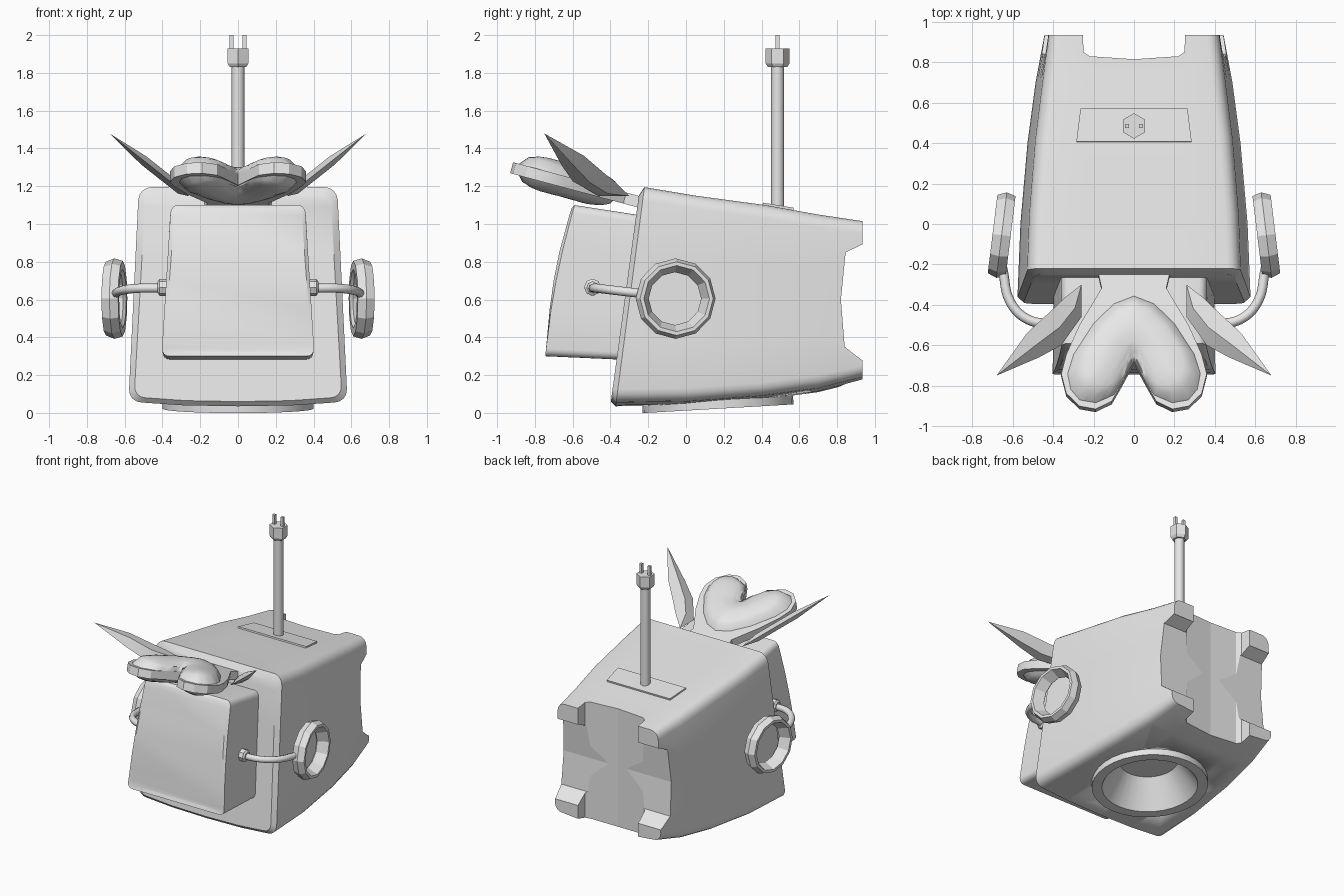
import bpy, bmesh, math
from mathutils import Vector, Matrix

old = bpy.data.objects.get("Cube")
if old:
    bpy.data.objects.remove(old, do_unlink=True)

GREY = (0.8, 0.8, 0.8, 1)
mat = bpy.data.materials.new("plain_grey")
mat.use_nodes = True
mat.diffuse_color = GREY
mat.node_tree.nodes["Principled BSDF"].inputs["Base Color"].default_value = GREY


def finish(name, bm, angle=30, matrix=None):
    """Turn a bmesh into a named, shaded object."""
    bmesh.ops.remove_doubles(bm, verts=bm.verts, dist=1e-5)
    bmesh.ops.recalc_face_normals(bm, faces=bm.faces)
    if matrix:
        bm.transform(matrix)
    me = bpy.data.meshes.new(name)
    bm.to_mesh(me)
    bm.free()
    ob = bpy.data.objects.new(name, me)
    bpy.context.collection.objects.link(ob)
    me.materials.append(mat)
    activate(ob)
    if angle:
        bpy.ops.object.shade_smooth_by_angle(angle=math.radians(angle))
    return ob


def activate(ob):
    bpy.ops.object.select_all(action="DESELECT")
    ob.select_set(True)
    bpy.context.view_layer.objects.active = ob


def section(yb, zb, yt, zt, wb, wt, r, bow=0.0, bulge=0.02):
    """Rounded cross-section leaning from a bottom point to a top point."""
    h = zt - zb
    half = [(0, -bulge / h), (0.5, -bulge * 0.75 / h)]
    for i in range(5):
        a = math.pi / 2 * i / 4
        half.append((1 - r / wb * (1 - math.sin(a)), r / h * (1 - math.cos(a))))
    half += [(1, v) for v in (0.3, 0.5, 0.7)]
    for i in range(5):
        a = math.pi / 2 * i / 4
        half.append((1 - r / wb * (1 - math.cos(a)), 1 - r / h * (1 - math.sin(a))))
    half += [(0.5, 1), (0, 1)]
    full = half + [(-u, v) for u, v in half[-2:0:-1]]
    return [(u * (wb + (wt - wb) * v), yb + (yt - yb) * v - bow * 4 * v * (1 - v),
             zb + h * v) for u, v in full]


def loft(name, sections, angle=30):
    bm = bmesh.new()
    rings = [[bm.verts.new(p) for p in s] for s in sections]
    n = len(rings[0])
    for a, b in zip(rings, rings[1:]):
        for i in range(n):
            bm.faces.new((a[i], a[(i + 1) % n], b[(i + 1) % n], b[i]))
    for ring in (rings[0], rings[-1]):      # caps made of left-right strips
        for i in range(n // 2):
            ids = dict.fromkeys((i, i + 1, (n - i - 1) % n, (n - i) % n))
            bm.faces.new([ring[k] for k in ids])
    return finish(name, bm, angle)


def prism(name, pts, axis, lo, hi, matrix=None, angle=0):
    """Extrude a flat outline along an axis."""
    bm = bmesh.new()
    ends = []
    for d in (lo, hi):
        ends.append([bm.verts.new(tuple(p[:axis]) + (d,) + tuple(p[axis:])) for p in pts])
    n = len(pts)
    for e in ends:
        bm.faces.new(e)
    for i in range(n):
        j = (i + 1) % n
        bm.faces.new((ends[0][i], ends[0][j], ends[1][j], ends[1][i]))
    return finish(name, bm, angle, matrix)


def lathe(name, profile, sides, matrix, angle=30, closed=False):
    """Revolve (radius, height) points around local z."""
    bm = bmesh.new()
    vs = [bm.verts.new((r, 0, z)) for r, z in profile]
    pairs = list(zip(vs, vs[1:])) + ([(vs[-1], vs[0])] if closed else [])
    edges = [bm.edges.new(p) for p in pairs]
    bmesh.ops.spin(bm, geom=vs + edges, cent=(0, 0, 0), axis=(0, 0, 1),
                   angle=math.tau, steps=sides)
    return finish(name, bm, angle, matrix)


def cut(target, cutter):
    cutter.hide_render = True
    mod = target.modifiers.new("cut", "BOOLEAN")
    mod.operation, mod.solver, mod.object = "DIFFERENCE", "EXACT", cutter
    activate(target)
    bpy.ops.object.modifier_apply(modifier=mod.name)
    bpy.data.objects.remove(cutter, do_unlink=True)


T, R = Matrix.Translation, Matrix.Rotation

# Main casing, tapering to the back
casing = loft("casing", [
    section(-0.395, 0.08, -0.25, 1.15, 0.55, 0.49, 0.06),
    section(-0.37, 0.055, -0.22, 1.195, 0.58, 0.525, 0.07),
    section(0.0, 0.06, 0.05, 1.15, 0.565, 0.515, 0.07),
    section(0.4, 0.09, 0.42, 1.10, 0.53, 0.485, 0.07),
    section(0.7, 0.13, 0.7, 1.05, 0.49, 0.45, 0.07),
    section(0.935, 0.19, 0.935, 1.015, 0.445, 0.42, 0.06)])

# Cross-shaped recess leaving four corner feet at the back
cut(casing, prism("foot_cutter_tall", [(-0.26, 1.2), (-0.25, 0.85), (-0.22, 0.83), (0, 0.815),
                                       (0.22, 0.83), (0.25, 0.85), (0.26, 1.2)], 2, -1, 2))
cut(casing, prism("foot_cutter_wide", [(1.2, 0.95), (0.93, 0.89), (0.845, 0.85), (0.82, 0.6),
                                       (0.84, 0.35), (0.93, 0.28), (1.2, 0.22)], 0, -1, 1))

# Recessed round base under the casing
base_at = T((0, 0.17, 0.022)) @ R(math.radians(3.3), 4, "X")
cut(casing, lathe("base_cutter", [(0, -0.2), (0.36, -0.2), (0.36, 0.22), (0, 0.22)], 32, base_at))
lathe("round_base", [(0.4, 0.1), (0.4, 0), (0.33, 0), (0.2, 0.2), (0, 0.2)], 32, base_at)

# Front box with a bowed screen face
loft("front_box", [
    section(-0.735, 0.325, -0.605, 1.085, 0.39, 0.335, 0.04, 0.03, 0.0),
    section(-0.745, 0.3, -0.59, 1.1, 0.405, 0.355, 0.04, 0.02, 0.0),
    section(-0.3, 0.28, -0.2, 1.04, 0.4, 0.36, 0.04, 0.0, 0.0)])

# Cable, plug and prongs standing on a thin top plate
prism("top_plate", [(-0.285, -0.08), (0.285, -0.08), (0.265, 0.085), (-0.265, 0.085)], 2,
      -0.02, 0.01, T((0, 0.485, 1.09)) @ R(math.radians(-9.5), 4, "X"))
lathe("cable", [(0, 1.05), (0.035, 1.05), (0.035, 1.85), (0, 1.85)], 8, T((0, 0.485, 0)), 50)
lathe("plug", [(0, 1.83), (0.05, 1.83), (0.063, 1.85), (0.063, 1.93), (0, 1.93)], 6,
      T((0, 0.485, 0)) @ R(math.pi / 6, 4, "Z"), 0)
for s in (-1, 1):
    prism("prong", [(s * 0.025, 0.475), (s * 0.045, 0.475), (s * 0.045, 0.495),
                    (s * 0.025, 0.495)], 2, 1.92, 2.0)

# Heart ornament, a rimmed plate with a puffed pillow on both faces
tilt = T((0, -0.65, 1.235)) @ R(math.radians(-15), 4, "X")


def mirrored(half):
    return half + [(-x, y) for x, y in reversed(half) if x > 0]


rim = mirrored([(0, -0.035), (0.06, -0.15), (0.11, -0.24), (0.19, -0.28), (0.27, -0.265),
                (0.335, -0.2), (0.36, -0.1), (0.335, 0.0), (0.27, 0.15), (0.2, 0.27),
                (0.16, 0.34), (0.18, 0.43)])
prism("heart_rim", rim, 2, -0.04, 0.02, tilt, 30)

heart = []
ctrl = mirrored([(0, -0.03), (0.05, -0.13), (0.1, -0.21), (0.19, -0.25), (0.27, -0.235),
                 (0.315, -0.18), (0.33, -0.1), (0.3, 0.0), (0.2, 0.16), (0.1, 0.26), (0, 0.3)])
for p, q in zip(ctrl, ctrl[1:] + ctrl[:1]):
    heart += [Vector(p).lerp(Vector(q), k / 3) for k in range(3)]
for name, side in (("heart_top", 1), ("heart_underside", -1)):
    bm = bmesh.new()
    centre, rings = Vector((0, 0.06)), []
    for k in range(9):
        ring = []
        for p in heart:
            q = p.lerp(centre, k / 8)
            d = min((q - o).length for o in heart) if k else 0
            f = 1 - min(d / 0.17, 1)
            ring.append(bm.verts.new((q.x, q.y, side * (0.018 + 0.075 * math.sqrt(1 - f * f)))))
        rings.append(ring)
    n = len(heart)
    for a, b in zip(rings, rings[1:]):
        for i in range(n):
            bm.faces.new((a[i], a[(i + 1) % n], b[(i + 1) % n], b[i]))
    finish(name, bm, 60, tilt)

# Pointed leaves beside the heart
EDGE_A = [(0.35, -0.37), (0.4, -0.42), (0.53, -0.54)]
EDGE_B = [(0.26, -0.46), (0.36, -0.6), (0.47, -0.66)]
for s, name in ((1, "left_leaf"), (-1, "right_leaf")):
    bm = bmesh.new()

    def point(p, lift=0.0):
        return bm.verts.new((s * (p[0] - lift * 0.6), p[1], 1.1 + 0.79 * (p[0] - 0.2) + lift))

    root, tip = point((0.26, -0.3)), point((0.68, -0.75), 0.0)
    a, b = [point(p) for p in EDGE_A], [point(p) for p in EDGE_B]
    for lift in (0.022, -0.022):
        m = [point(((p[0] + q[0]) / 2, (p[1] + q[1]) / 2), lift) for p, q in zip(EDGE_A, EDGE_B)]
        for edge in (a, b):
            bm.faces.new((root, edge[0], m[0]))
            for i in range(2):
                bm.faces.new((edge[i], edge[i + 1], m[i + 1], m[i]))
            bm.faces.new((edge[2], tip, m[2]))
    finish(name, bm, 30)

# Side rings, sockets and cords
for s, side in ((1, "left"), (-1, "right")):
    ring_at = T((s * 0.655, -0.055, 0.605)) @ R(s * math.radians(7), 4, "Z") @ R(s * math.pi / 2, 4, "Y")
    lathe(side + "_ring", [(0.2, -0.045), (0.213, 0.0), (0.195, 0.045), (0.175, 0.045),
                           (0.14, -0.03), (0.155, -0.045)], 12, ring_at, 25, True)
    lathe(side + "_socket", [(0, -0.02), (0.045, -0.02), (0.045, 0.015), (0.03, 0.025), (0, 0.025)],
          8, T((s * 0.4, -0.495, 0.665)) @ R(s * math.pi / 2, 4, "Y"), 0)
    cu = bpy.data.curves.new(side + "_cord", "CURVE")
    cu.dimensions, cu.bevel_depth, cu.bevel_resolution, cu.resolution_u = "3D", 0.024, 2, 4
    path = [(0.4, -0.495, 0.66), (0.52, -0.475, 0.66), (0.61, -0.39, 0.65), (0.65, -0.22, 0.63)]
    sp = cu.splines.new("BEZIER")
    sp.bezier_points.add(len(path) - 1)
    for bp, (x, y, z) in zip(sp.bezier_points, path):
        bp.co = (s * x, y, z)
        bp.handle_left_type = bp.handle_right_type = "AUTO"
    cu.materials.append(mat)
    cord = bpy.data.objects.new(side + "_cord", cu)
    bpy.context.collection.objects.link(cord)
    activate(cord)
    bpy.ops.object.convert(target="MESH")
    bpy.ops.object.shade_smooth_by_angle(angle=math.radians(50))
